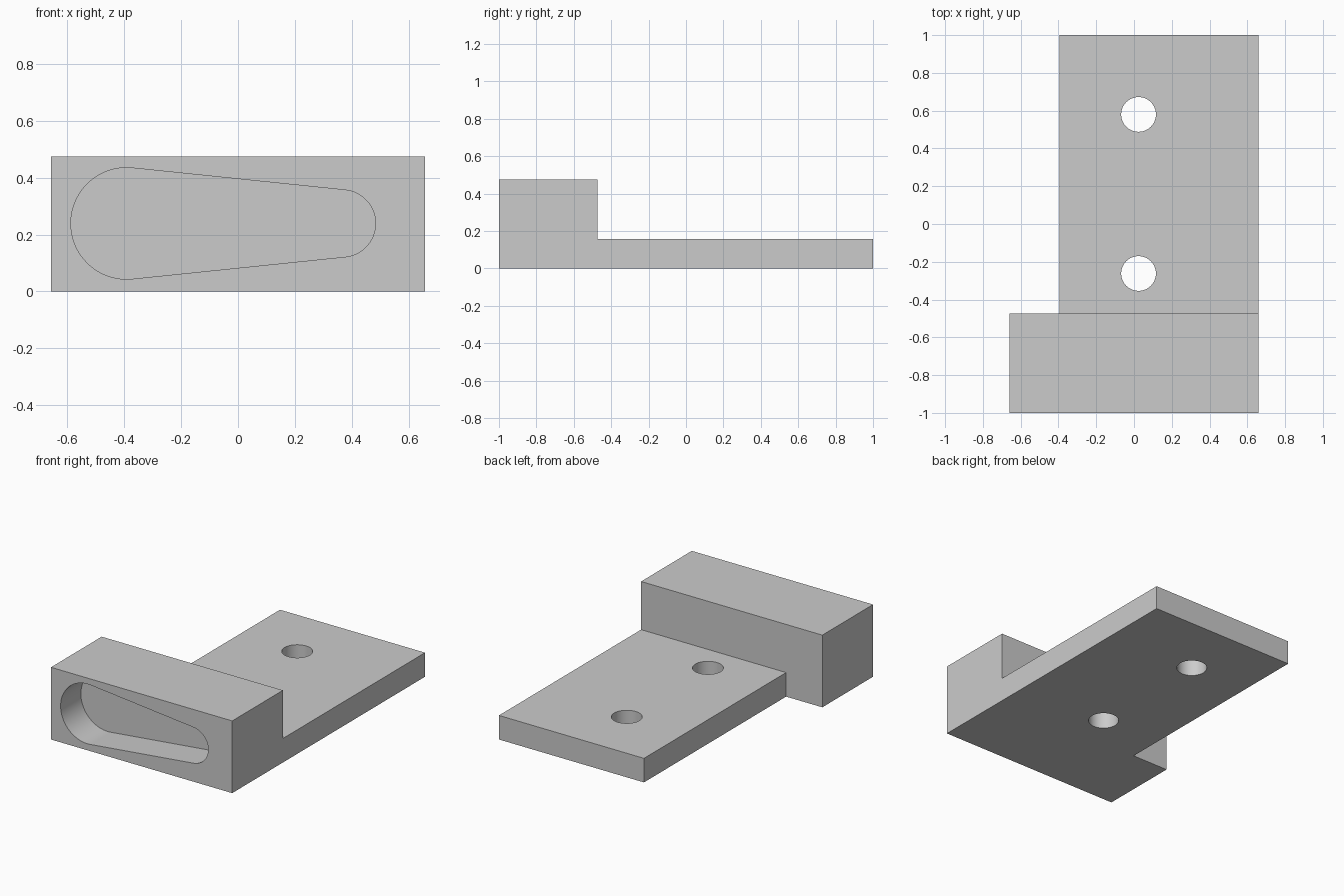
import bpy, bmesh, math
from mathutils import Matrix, Vector

cube = bpy.data.objects.get("Cube")
if cube:
    bpy.data.objects.remove(cube, do_unlink=True)

grey = bpy.data.materials.new("light_grey")
grey.use_nodes = True
grey.diffuse_color = (0.6, 0.6, 0.6, 1)
grey.node_tree.nodes["Principled BSDF"].inputs["Base Color"].default_value = (0.6, 0.6, 0.6, 1)

WIDTH, HEIGHT = 1.316, 0.474
RIGHT = WIDTH / 2
STEP_Y = -0.474
PLATE_TOP = 0.158


def prism(name, outline, direction):
    """Extrude a closed planar outline along a direction."""
    bm = bmesh.new()
    face = bm.faces.new([bm.verts.new(p) for p in outline])
    out = bmesh.ops.extrude_face_region(bm, geom=[face])
    moved = [v for v in out["geom"] if isinstance(v, bmesh.types.BMVert)]
    bmesh.ops.translate(bm, verts=moved, vec=Vector(direction))
    bmesh.ops.recalc_face_normals(bm, faces=bm.faces)
    mesh = bpy.data.meshes.new(name)
    bm.to_mesh(mesh)
    bm.free()
    mesh.materials.append(grey)
    obj = bpy.data.objects.new(name, mesh)
    bpy.context.collection.objects.link(obj)
    return obj


def box(name, x0, x1, y0, y1, z1):
    return prism(name, [(x0, y0, 0), (x1, y0, 0), (x1, y1, 0), (x0, y1, 0)], (0, 0, z1))


def arc(cx, cy, r, start, end, steps):
    angles = [start + (end - start) * i / steps for i in range(steps + 1)]
    return [(cx + r * math.cos(a), cy + r * math.sin(a)) for a in angles]


def combine(target, tool, operation):
    """Apply a boolean and remove the helper."""
    mod = target.modifiers.new(operation, "BOOLEAN")
    mod.operation, mod.solver, mod.object = operation, "EXACT", tool
    bpy.context.view_layer.objects.active = target
    bpy.ops.object.modifier_apply(modifier=mod.name)
    bpy.data.objects.remove(tool, do_unlink=True)


# Front block joined to the thin mounting plate
body = box("mounting_bracket", -RIGHT, RIGHT, -1, STEP_Y, HEIGHT)
combine(body, box("plate", -0.395, RIGHT, STEP_Y - 0.1, 1, PLATE_TOP), "UNION")

# Tapered blind slot in the front face
big_x, big_r, small_x, small_r = -0.392, 0.196, 0.366, 0.118
tangent = math.acos((big_r - small_r) / (small_x - big_x))
outline = (arc(small_x, 0.239, small_r, -tangent, tangent, 32)
           + arc(big_x, 0.239, big_r, tangent, 2 * math.pi - tangent, 48))
slot = prism("slot_cutter", [(x, -1.1, z) for x, z in outline], (0, 0.31, 0))
combine(body, slot, "DIFFERENCE")

# Two through holes in the plate
for y in (0.58, -0.262):
    ring = arc(0.024, y, 0.092, 0, 2 * math.pi, 48)[:-1]
    hole = prism("hole_cutter", [(px, py, -0.1) for px, py in ring], (0, 0, 0.4))
    combine(body, hole, "DIFFERENCE")

# Merge coplanar faces, then smooth only the curved walls
bm = bmesh.new()
bm.from_mesh(body.data)
bmesh.ops.remove_doubles(bm, verts=bm.verts, dist=0.0001)
bmesh.ops.dissolve_limit(bm, angle_limit=0.005, verts=bm.verts, edges=bm.edges)
bm.to_mesh(body.data)
bm.free()
bpy.ops.object.select_all(action="DESELECT")
body.select_set(True)
bpy.context.view_layer.objects.active = body
bpy.ops.object.shade_smooth_by_angle(angle=math.radians(30))
